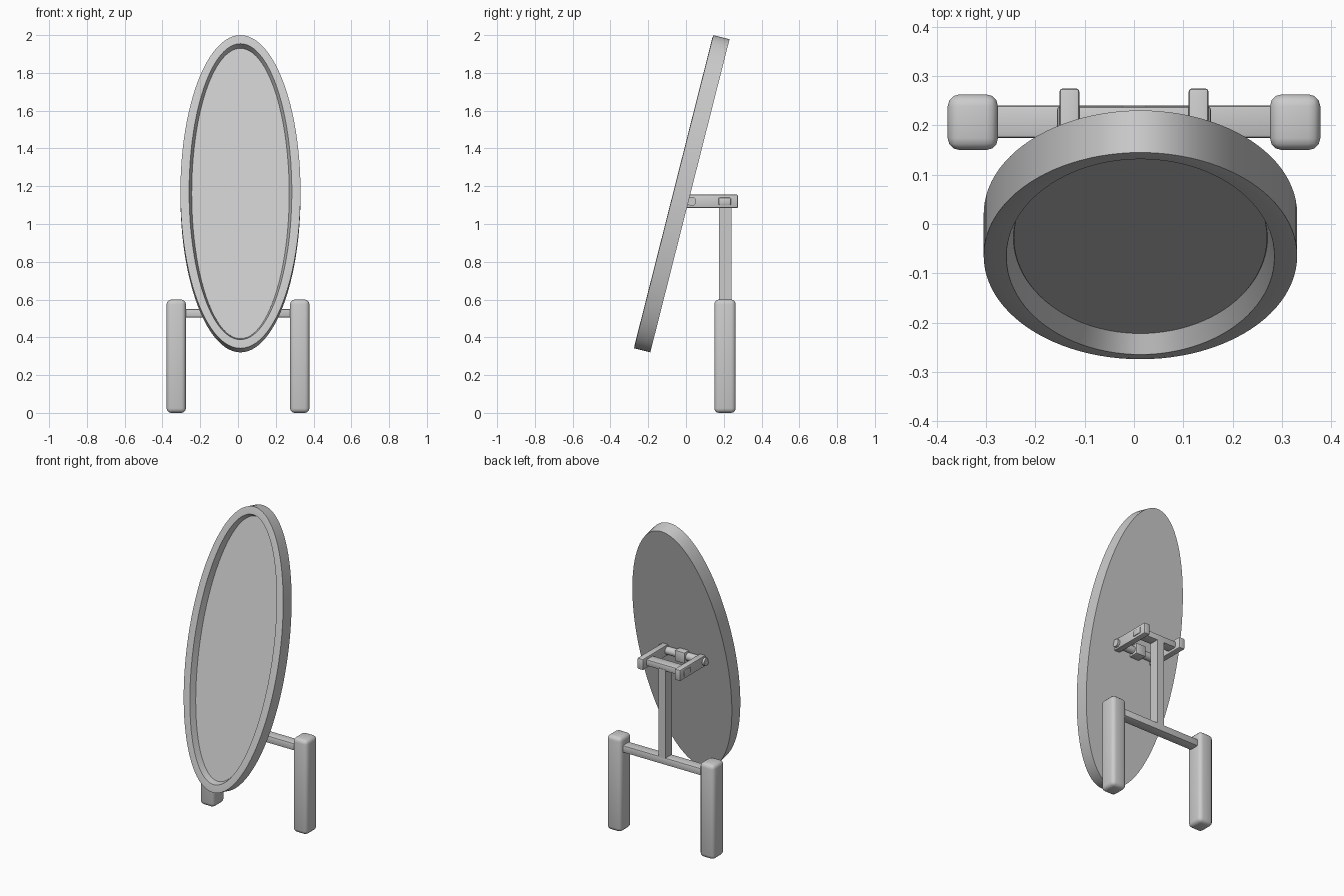
import bpy, bmesh
from math import sin, cos, pi, radians
from mathutils import Matrix

if "Cube" in bpy.data.objects:
    bpy.data.objects.remove(bpy.data.objects["Cube"])


def box(name, x, y, z, bevel=0.0, segments=3):
    """Box from (min, max) ranges, with optional rounded edges."""
    bm = bmesh.new()
    bmesh.ops.create_cube(bm, size=1)
    for v in bm.verts:
        v.co = [(a + b) / 2 + c * (b - a) for (a, b), c in zip((x, y, z), v.co)]
    if bevel:
        bmesh.ops.bevel(bm, geom=bm.edges[:], offset=bevel, segments=segments,
                        profile=0.5, affect='EDGES')
    return finish(name, bm)


def rod_x(name, x0, x1, y, z, r):
    """Cylinder lying along x."""
    bm = bmesh.new()
    bmesh.ops.create_cone(bm, cap_ends=True, segments=32, radius1=r, radius2=r, depth=x1 - x0)
    m = Matrix.Translation(((x0 + x1) / 2, y, z)) @ Matrix.Rotation(pi / 2, 4, 'Y')
    bmesh.ops.transform(bm, matrix=m, verts=bm.verts[:])
    return finish(name, bm)


def finish(name, bm):
    bmesh.ops.recalc_face_normals(bm, faces=bm.faces[:])
    me = bpy.data.meshes.new(name)
    bm.to_mesh(me)
    bm.free()
    ob = bpy.data.objects.new(name, me)
    bpy.context.collection.objects.link(ob)
    bpy.ops.object.select_all(action='DESELECT')
    ob.select_set(True)
    bpy.context.view_layer.objects.active = ob
    bpy.ops.object.shade_smooth_by_angle(angle=radians(30))
    return ob


def oval(name, rings, n=96):
    """Closed oval solid from (half width, half height, depth) rings."""
    bm = bmesh.new()
    loops = [[bm.verts.new((a * cos(2 * pi * i / n), d, b * sin(2 * pi * i / n)))
              for i in range(n)] for a, b, d in rings]
    for p, q in zip(loops, loops[1:]):
        for i in range(n):
            j = (i + 1) % n
            bm.faces.new((p[i], p[j], q[j], q[i]))
    bm.faces.new(loops[0])
    bm.faces.new(loops[-1])
    ob = finish(name, bm)
    ob.location = (0.013, -0.022, 1.16)
    ob.rotation_euler.x = radians(-14.2)
    return ob


# Tilted oval frame with stepped front rim, and the glass set into it
oval("mirror_frame", [(0.318, 0.855, 0.044), (0.318, 0.855, -0.044), (0.303, 0.838, -0.046),
                      (0.272, 0.808, -0.046), (0.258, 0.793, -0.005)])
oval("mirror_glass", [(0.257, 0.792, 0.0), (0.257, 0.792, -0.006)])

# Two rounded legs and the rail between them
for side, s in (("left", -1), ("right", 1)):
    box(side + "_leg", (s * 0.327 - 0.051, s * 0.327 + 0.051), (0.15, 0.263), (0, 0.6), 0.024)
    box(side + "_arm", (s * 0.131 - 0.02, s * 0.131 + 0.02), (0.0, 0.275), (1.085, 1.155), 0.006, 2)
box("lower_rail", (-0.29, 0.29), (0.175, 0.24), (0.505, 0.55), 0.006, 2)

# Column and upper beam that carry the arms
box("column", (-0.024, 0.024), (0.175, 0.24), (0.53, 1.11))
box("upper_beam", (-0.156, 0.156), (0.172, 0.238), (1.1, 1.14), 0.006, 2)

# Tilting hinge behind the frame
rod_x("hinge_rod", -0.165, 0.165, 0.03, 1.12, 0.024)
box("hinge_block", (-0.035, 0.035), (-0.01, 0.065), (1.085, 1.155), 0.006, 2)
